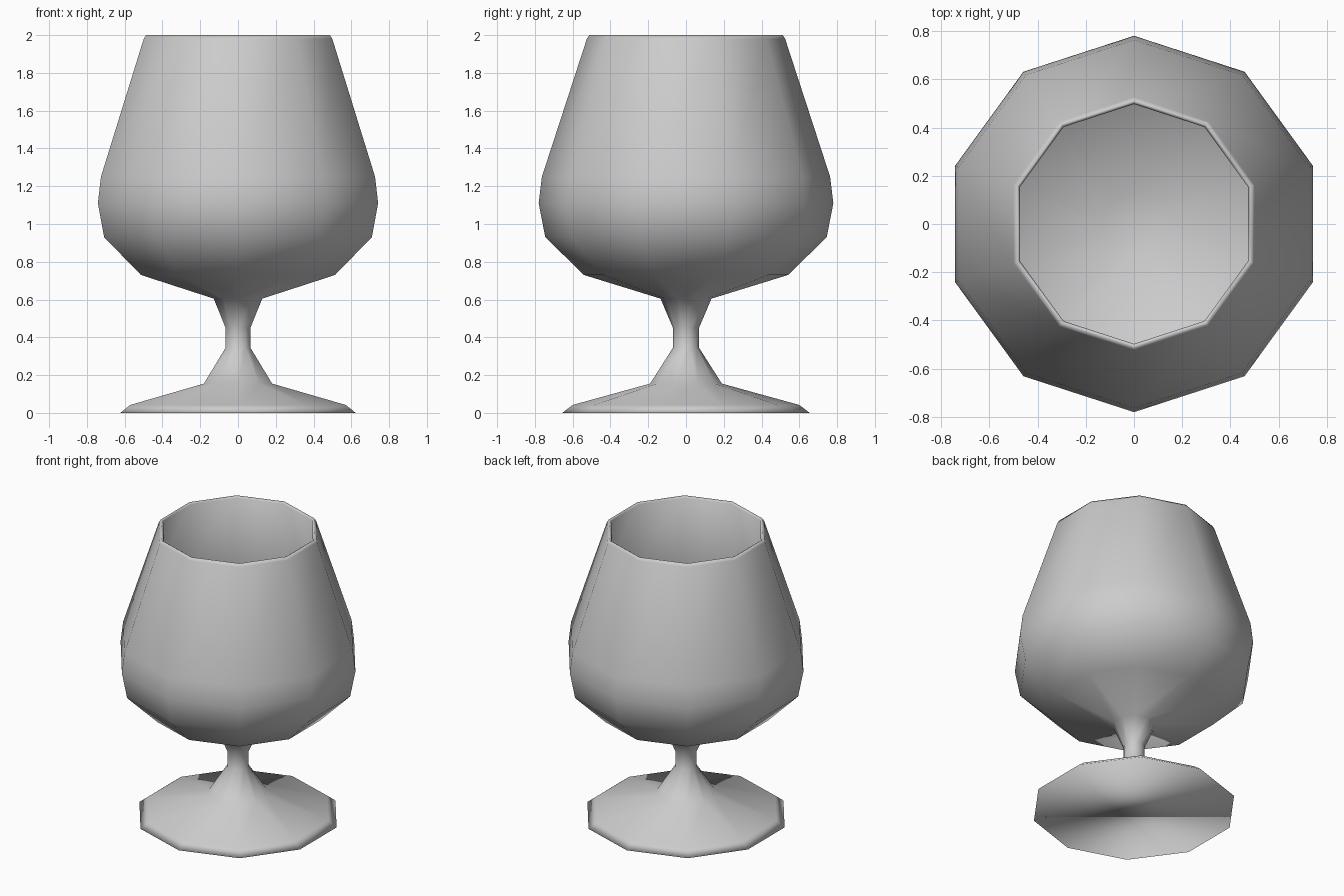
import bpy, bmesh
from math import cos, sin, pi

if "Cube" in bpy.data.objects:
    bpy.data.objects.remove(bpy.data.objects["Cube"])

SIDES = 10

# Lathe profile (radius, height): foot, stem, bowl outside, rim, bowl inside
profile = [
    (0.655, 0.0), (0.60, 0.042), (0.19, 0.155), (0.069, 0.345), (0.069, 0.45),
    (0.135, 0.605), (0.54, 0.73), (0.745, 0.93), (0.78, 1.11), (0.763, 1.25),
    (0.525, 1.98), (0.512, 2.0), (0.497, 1.99),
    (0.735, 1.25), (0.752, 1.11), (0.718, 0.945), (0.525, 0.755), (0.13, 0.64),
]

bm = bmesh.new()
rings = []
for r, z in profile:
    angles = [pi / 2 + 2 * pi * i / SIDES for i in range(SIDES)]
    rings.append([bm.verts.new((r * cos(a), r * sin(a), z)) for a in angles])

# Walls between neighbouring rings
for low, high in zip(rings, rings[1:]):
    for i in range(SIDES):
        j = (i + 1) % SIDES
        bm.faces.new((low[i], low[j], high[j], high[i]))

# Underside of the foot and floor of the bowl
bm.faces.new(rings[0][::-1])
floor = bm.verts.new((0, 0, 0.625))
for i in range(SIDES):
    bm.faces.new((rings[-1][i], rings[-1][(i + 1) % SIDES], floor))

bmesh.ops.recalc_face_normals(bm, faces=bm.faces)
for f in bm.faces:
    f.smooth = True

mesh = bpy.data.meshes.new("goblet")
bm.to_mesh(mesh)
bm.free()
goblet = bpy.data.objects.new("goblet", mesh)
bpy.context.collection.objects.link(goblet)
